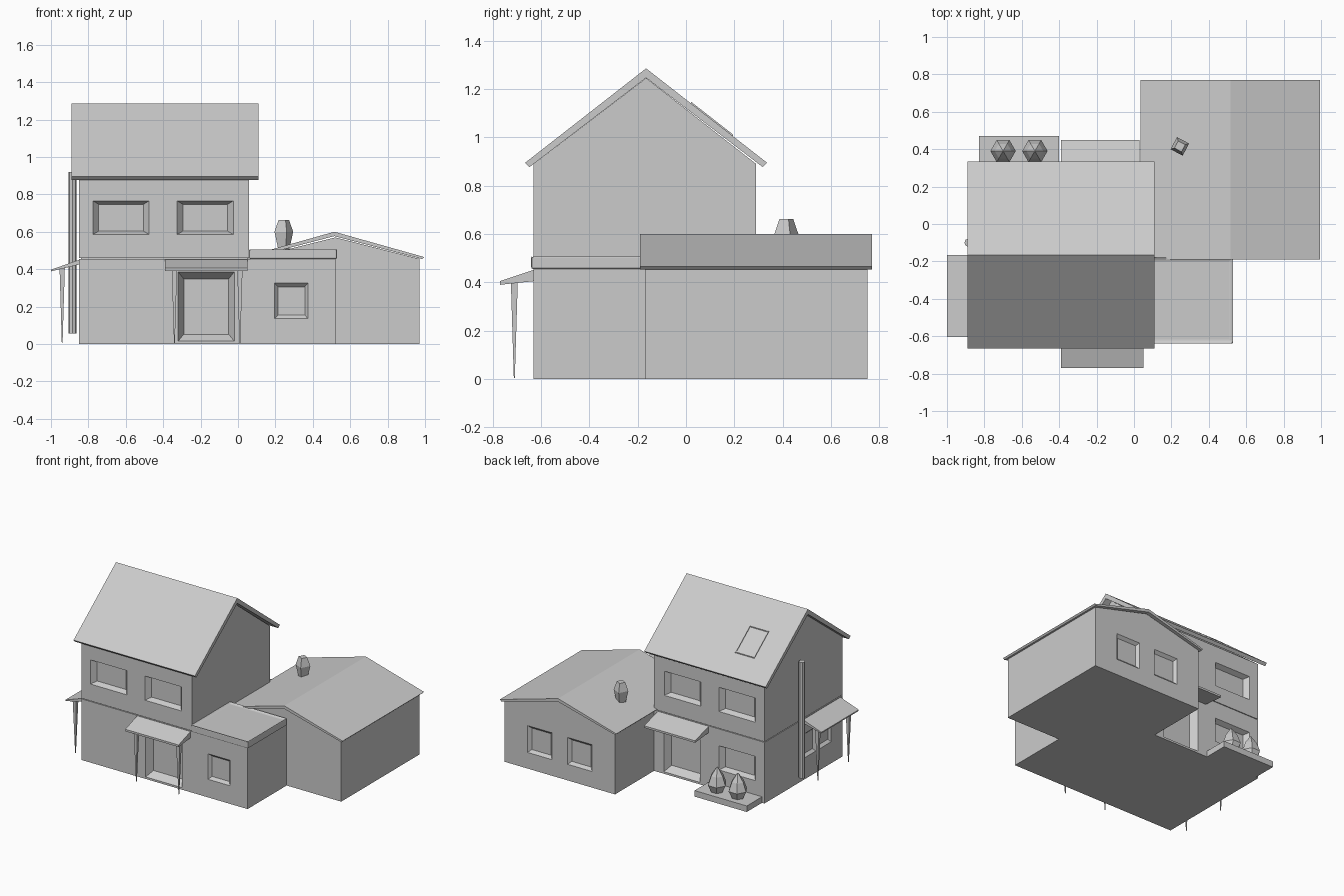
import bpy, bmesh, math
from mathutils import Vector, Matrix

cube = bpy.data.objects.get("Cube")
if cube:
    bpy.data.objects.remove(cube)

grey = bpy.data.materials.new("plain_grey")
grey.use_nodes = True
colour = (0.6, 0.6, 0.6, 1)
grey.diffuse_color = colour
grey.node_tree.nodes["Principled BSDF"].inputs["Base Color"].default_value = colour


def finish(name, bm):
    bmesh.ops.recalc_face_normals(bm, faces=bm.faces)
    mesh = bpy.data.meshes.new(name)
    bm.to_mesh(mesh)
    bm.free()
    mesh.materials.append(grey)
    ob = bpy.data.objects.new(name, mesh)
    bpy.context.collection.objects.link(ob)
    return ob


def prism(name, profile, axis, start, end):
    """Extrude a closed profile: (y, z) along x, or (x, z) along y."""
    bm = bmesh.new()
    place = (lambda p, t: (t, p[0], p[1])) if axis == "x" else (lambda p, t: (p[0], t, p[1]))
    a = [bm.verts.new(place(p, start)) for p in profile]
    b = [bm.verts.new(place(p, end)) for p in profile]
    bm.faces.new(a)
    bm.faces.new(b)
    for i in range(len(a)):
        j = (i + 1) % len(a)
        bm.faces.new((a[i], a[j], b[j], b[i]))
    return finish(name, bm)


def box(name, x0, x1, y0, y1, z0, z1):
    return prism(name, [(x0, z0), (x1, z0), (x1, z1), (x0, z1)], "y", y0, y1)


def spindle(name, at, rings, sides, turn=0.0):
    """Stack of rings (radius, height) around a vertical axis."""
    bm = bmesh.new()
    loops = []
    for r, z in rings:
        angles = [turn + math.tau * k / sides for k in range(sides)]
        loops.append([bm.verts.new((at[0] + r * math.cos(t), at[1] + r * math.sin(t), z))
                      for t in angles])
    for low, high in zip(loops, loops[1:]):
        for k in range(sides):
            n = (k + 1) % sides
            bm.faces.new((low[k], low[n], high[n], high[k]))
    bm.faces.new(loops[0])
    bm.faces.new(loops[-1])
    return finish(name, bm)


def gable_roof(name, axis, centre, half, eave, ridge, thick, start, end):
    outline = [(centre - half, eave), (centre, ridge), (centre + half, eave),
               (centre + half - thick * 0.6, eave - thick * 0.6),
               (centre, ridge - thick * 1.3), (centre - half + thick * 0.6, eave - thick * 0.6)]
    return prism(name, outline, axis, start, end)


def wall_frame(centre, out):
    """Matrix whose local z points out of a wall and local y points up."""
    z = Vector(out)
    y = Vector((0, 0, 1))
    x = y.cross(z)
    return Matrix.Translation(centre) @ Matrix((x, y, z)).transposed().to_4x4()


def window(wall, name, centre, out, w, h, depth=0.035, frame=True):
    """Tapered opening cut in a wall, with a raised sash inside it."""
    m = wall_frame(centre, out)
    bm = bmesh.new()
    rings = []
    for scale, z in ((0.8, -depth), (1.0, 0.0), (1.0, 0.02)):
        rings.append([bm.verts.new(m @ Vector((sx * w / 2 * scale, sy * h / 2 * scale, z)))
                      for sx, sy in ((-1, -1), (1, -1), (1, 1), (-1, 1))])
    for a, b in zip(rings, rings[1:]):
        for k in range(4):
            n = (k + 1) % 4
            bm.faces.new((a[k], a[n], b[n], b[k]))
    bm.faces.new(rings[0])
    bm.faces.new(rings[-1])
    cutter = finish("cutter", bm)
    cutter.hide_render = True
    mod = wall.modifiers.new("opening", "BOOLEAN")
    mod.operation, mod.solver, mod.object = "DIFFERENCE", "EXACT", cutter
    bpy.context.view_layer.objects.active = wall
    bpy.ops.object.modifier_apply(modifier=mod.name)
    bpy.data.objects.remove(cutter)
    if frame:
        bm = bmesh.new()
        bmesh.ops.create_grid(bm, x_segments=1, y_segments=1, size=0.5)
        bmesh.ops.transform(bm, verts=bm.verts, matrix=m @ Matrix.Translation((0, 0, 0.008 - depth))
                            @ Matrix.Diagonal((w * 0.78, h * 0.78, 1, 1)))
        bmesh.ops.inset_region(bm, faces=bm.faces[:], thickness=0.015, depth=-0.006)
        finish(name, bm)


# Main house walls
X0, X1, Y0, Y1 = -0.85, 0.06, -0.63, 0.29
MID = -0.165
lower = box("lower_storey", X0, X1, Y0, Y1, 0, 0.455)
upper = prism("upper_storey", [(Y0, 0.46), (Y1, 0.46), (Y1, 0.89), (MID, 1.245), (Y0, 0.89)],
              "x", X0, X1)
box("storey_joint", X0 + 0.01, X1 - 0.01, Y0 + 0.01, Y1 - 0.01, 0.44, 0.47)
gable_roof("main_roof", "x", MID, 0.5, 0.895, 1.285, 0.03, -0.89, 0.11)

# Extension at the front and side wing with its own gable
extension = box("front_extension", X1, 0.52, Y0, -0.17, 0, 0.455)
wing = prism("side_wing", [(X1, 0), (0.97, 0), (0.97, 0.455), (0.52, 0.57), (X1, 0.455)],
             "y", -0.17, 0.75)
gable_roof("wing_roof", "y", 0.515, 0.48, 0.465, 0.6, 0.018, -0.19, 0.77)

# Flat roof with a raised rim
flat = box("flat_roof", X1, 0.53, -0.64, -0.18, 0.455, 0.51)
bm = bmesh.new()
bm.from_mesh(flat.data)
bm.normal_update()
top = [f for f in bm.faces if f.normal.z > 0.9]
bmesh.ops.inset_region(bm, faces=top, thickness=0.02, depth=-0.012)
bm.to_mesh(flat.data)
bm.free()
soft = flat.modifiers.new("soft_edges", "BEVEL")
soft.width, soft.segments = 0.008, 2

# Windows
front, back, side = (0, -1, 0), (0, 1, 0), (-1, 0, 0)
for x in (-0.625, -0.175):
    window(upper, "upper_front_window", (x, Y0, 0.675), front, 0.3, 0.18)
    window(upper, "upper_back_window", (x, Y1, 0.675), back, 0.3, 0.18)
window(lower, "lower_back_window", (-0.625, Y1, 0.24), back, 0.3, 0.18)
for y in (-0.25, -0.43):
    window(lower, "side_window", (X0, y, 0.25), side, 0.13, 0.18, 0.02)
window(extension, "extension_window", (0.285, Y0, 0.23), front, 0.18, 0.19, 0.02)
for x in (0.35, 0.68):
    window(wing, "wing_back_window", (x, 0.75, 0.22), back, 0.2, 0.2, 0.02, False)

# Doorways, porch roofs and tapered posts
for name, y, out, s in (("front", Y0, front, -1), ("back", Y1, back, 1)):
    window(lower, name + "_door", (-0.17, y, 0.2), out, 0.3, 0.37, 0.05)
    reach = 0.14 if s < 0 else 0.16
    prism(name + "_porch_roof", [(y, 0.452), (y + s * reach, 0.405), (y + s * reach, 0.39),
                                 (y, 0.405)], "x", -0.39, 0.05 if s < 0 else 0.03)
for x in (-0.34, 0.01):
    spindle("porch_post", (x, -0.71), [(0.003, 0.005), (0.02, 0.4)], 4, math.pi / 4)
prism("side_awning", [(X0, 0.45), (-1.0, 0.397), (-1.0, 0.388), (X0, 0.425)], "y", -0.605, -0.165)
for y in (-0.21, -0.57):
    spindle("awning_post", (-0.94, y), [(0.003, 0.005), (0.02, 0.41)], 4, math.pi / 4)

# Drainpipe, skylight and chimney
spindle("drainpipe", (-0.885, -0.1), [(0.022, 0.055), (0.022, 0.92)], 8)
slope = 0.39 / 0.5
roof_z = lambda y: 1.285 - slope * (y - MID)
ya, yb = 0.02, 0.195
for name, x0, x1, a, b in (("skylight_left_bar", -0.7, -0.692, ya, yb),
                           ("skylight_right_bar", -0.548, -0.54, ya, yb),
                           ("skylight_top_bar", -0.7, -0.54, ya, ya + 0.008),
                           ("skylight_bottom_bar", -0.7, -0.54, yb - 0.008, yb)):
    prism(name, [(a, roof_z(a) - 0.01), (b, roof_z(b) - 0.01),
                 (b, roof_z(b) + 0.007), (a, roof_z(a) + 0.007)], "x", x0, x1)
spindle("chimney", (0.245, 0.415), [(0.03, 0.5), (0.052, 0.6), (0.03, 0.662)], 4, 0.3)

# Planter with two bushes behind the house
planter = prism("planter", [(-0.83, 0), (-0.4, 0), (-0.4, 0.045), (-0.83, 0.045)], "y", Y1, 0.47)
for x in (-0.7, -0.53):
    spindle("bush", (x, 0.39), [(0.04, 0.04), (0.068, 0.1), (0.045, 0.165), (0.004, 0.225)], 6)
